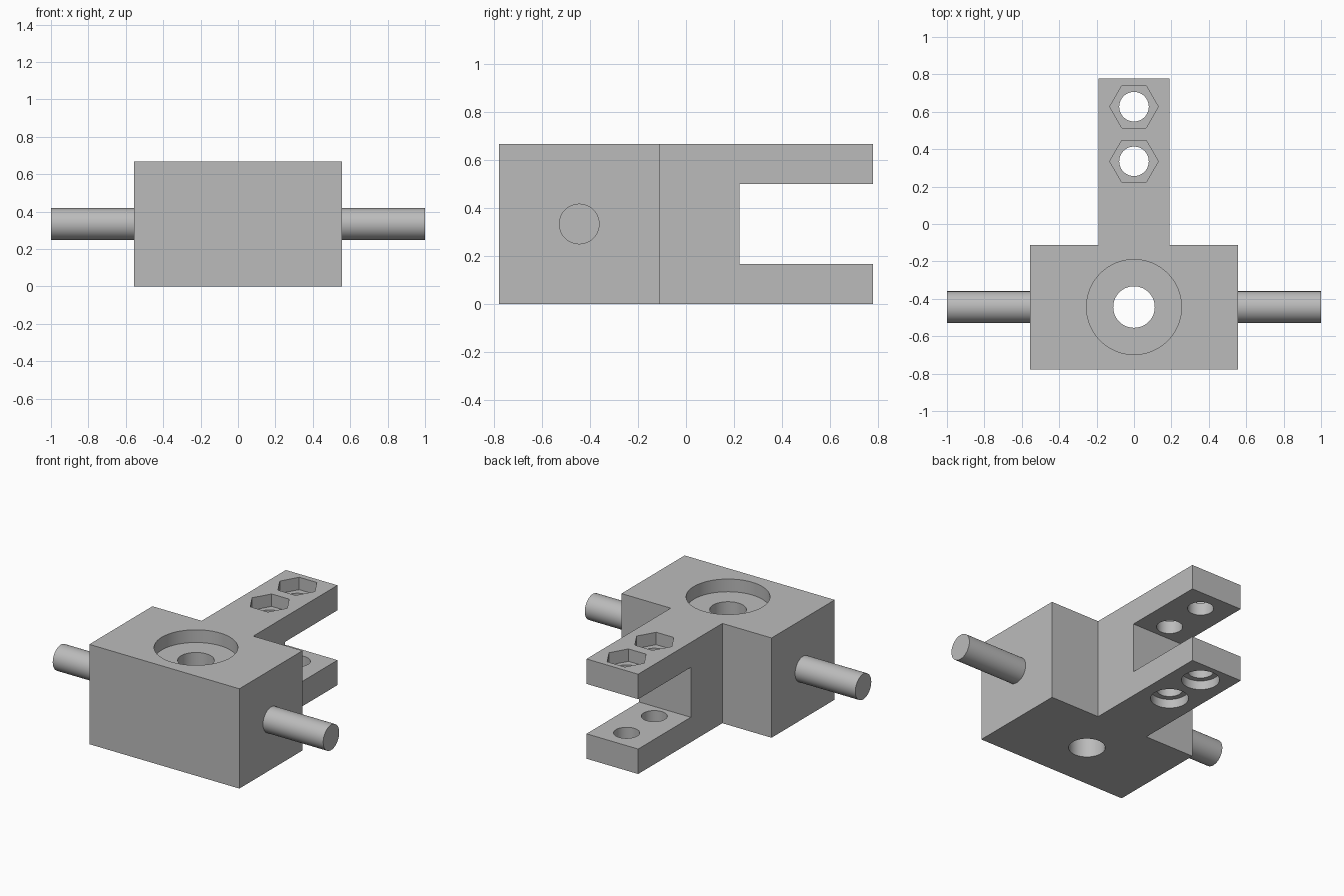
import bpy, math

cube = bpy.data.objects.get("Cube")
if cube:
    bpy.data.objects.remove(cube, do_unlink=True)

steel = bpy.data.materials.new("plain_grey")
steel.use_nodes = True
GREY = (0.5, 0.5, 0.5, 1)
steel.diffuse_color = GREY
steel.node_tree.nodes["Principled BSDF"].inputs["Base Color"].default_value = GREY

H = 0.667          # block height
PIVOT_Y = -0.444   # axis shared by the bore and the pins


def finish(name):
    ob = bpy.context.object
    ob.name = name
    ob.data.materials.append(steel)
    return ob


def prism(name, r, z0, z1, y, sides=64):
    bpy.ops.mesh.primitive_cylinder_add(vertices=sides, radius=r, depth=z1 - z0,
                                        location=(0, y, (z0 + z1) / 2))
    return finish(name)


def cut(target, cutter):
    cutter.hide_render = True
    mod = target.modifiers.new("cut", "BOOLEAN")
    mod.operation, mod.solver, mod.object = "DIFFERENCE", "EXACT", cutter
    bpy.context.view_layer.objects.active = target
    bpy.ops.object.modifier_apply(modifier=mod.name)
    bpy.data.objects.remove(cutter, do_unlink=True)


def smooth(ob):
    bpy.ops.object.select_all(action="DESELECT")
    ob.select_set(True)
    bpy.context.view_layer.objects.active = ob
    bpy.ops.object.shade_smooth_by_angle(angle=math.radians(30))


# T-shaped block extruded from its plan
half_plan = [(0.555, -0.778), (0.555, -0.111), (0.191, -0.111), (0.191, 0.778)]
plan = half_plan + [(-x, y) for x, y in reversed(half_plan)]
n = len(plan)
verts = [(x, y, z) for z in (0, H) for x, y in plan]
faces = [tuple(reversed(range(n))), tuple(range(n, 2 * n))]
faces += [(i, (i + 1) % n, n + (i + 1) % n, n + i) for i in range(n)]
mesh = bpy.data.meshes.new("forked_block")
mesh.from_pydata(verts, [], faces)
block = bpy.data.objects.new("forked_block", mesh)
bpy.context.collection.objects.link(block)
mesh.materials.append(steel)

# Slot that splits the arm into a fork
bpy.ops.mesh.primitive_cube_add(size=1, location=(0, 0.722, H / 2))
bpy.context.object.scale = (1, 1, H / 2)
cut(block, finish("slot_cutter"))

# Main bore with its wide top recess
cut(block, prism("bore_cutter", 0.111, -0.1, H + 0.1, PIVOT_Y))
cut(block, prism("recess_cutter", 0.254, H - 0.085, H + 0.1, PIVOT_Y))

# Bolt holes: hexagonal nut pockets above, round head recesses below
for y in (0.335, 0.627):
    cut(block, prism("bolt_cutter", 0.079, -0.1, H + 0.1, y))
    cut(block, prism("head_cutter", 0.115, -0.1, 0.06, y))
    nut = prism("nut_cutter", 0.13, H - 0.083, H + 0.1, y, 6)
    nut.rotation_euler.z = math.radians(30)
    cut(block, nut)
smooth(block)

# Side pins
for side, name in ((1, "left_pin"), (-1, "right_pin")):
    bpy.ops.mesh.primitive_cylinder_add(vertices=64, radius=0.0845, depth=0.455,
                                        location=(side * 0.7725, PIVOT_Y, H / 2),
                                        rotation=(0, math.pi / 2, 0))
    smooth(finish(name))
